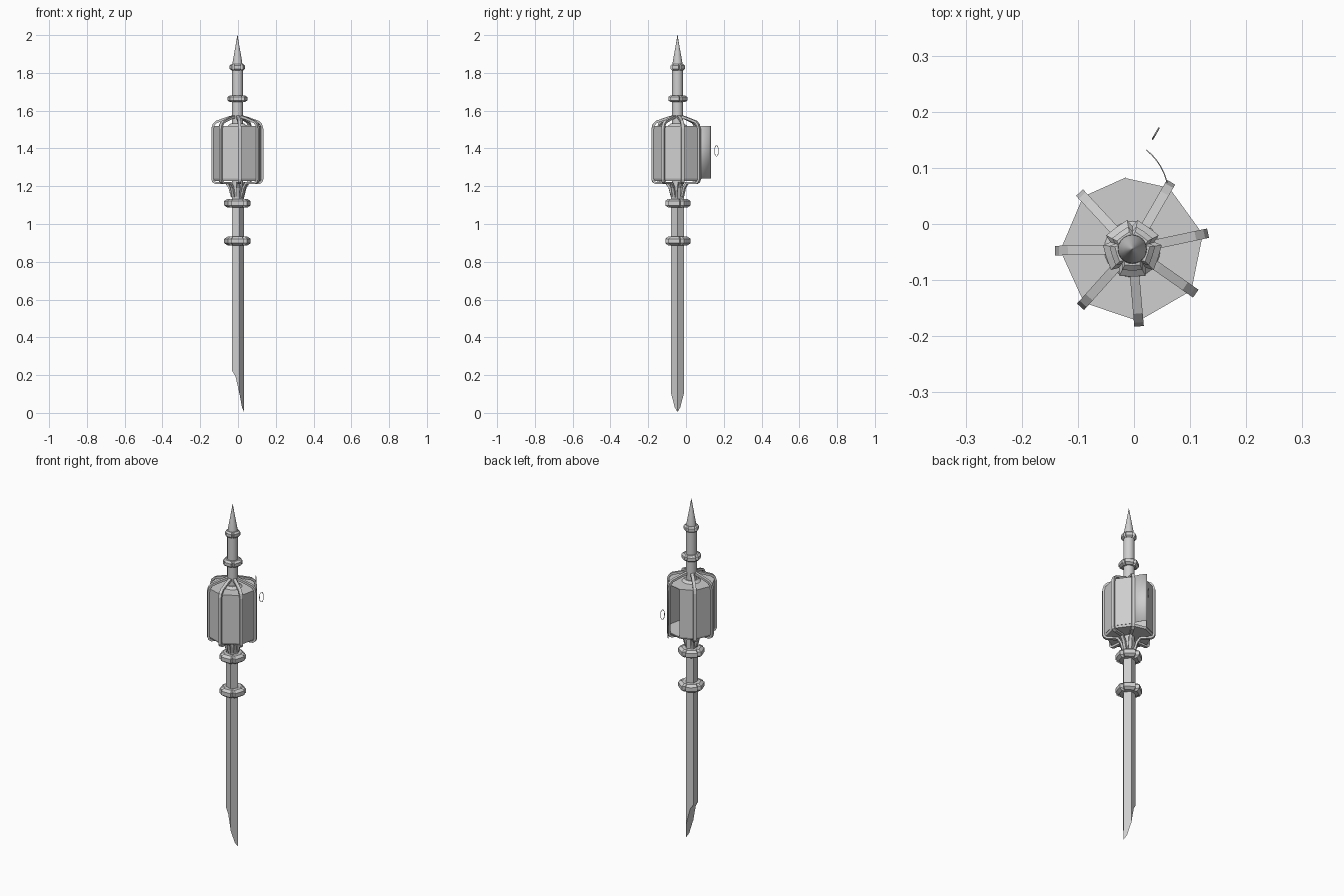
import bpy, bmesh, math
from mathutils import Matrix, Vector

cube = bpy.data.objects.get("Cube")
if cube:
    bpy.data.objects.remove(cube, do_unlink=True)

CX, CY = -0.003, -0.045          # main axis of the staff
TURNS = [12, 60, 133, 181, 228, 275, 325]   # cage bar directions
BODY_R, LOW, HIGH = 0.127, 1.24, 1.52

metal = bpy.data.materials.new("grey metal")
metal.use_nodes = True
metal.diffuse_color = (0.62, 0.62, 0.62, 1)
metal.node_tree.nodes["Principled BSDF"].inputs["Base Color"].default_value = (0.62, 0.62, 0.62, 1)


def finish(name, bm):
    bmesh.ops.recalc_face_normals(bm, faces=bm.faces)
    mesh = bpy.data.meshes.new(name)
    bm.to_mesh(mesh)
    bm.free()
    ob = bpy.data.objects.new(name, mesh)
    bpy.context.collection.objects.link(ob)
    mesh.materials.append(metal)
    return ob


def polar(r, deg, z):
    a = math.radians(deg)
    return Vector((CX + r * math.cos(a), CY + r * math.sin(a), z))


def lathe(name, section, profile):
    """Stack a cross-section of (radius factor, angle) through (radius, z) pairs."""
    bm = bmesh.new()
    rings = [[bm.verts.new(polar(r * f, a, z)) for f, a in section] for r, z in profile]
    n = len(section)
    for low, high in zip(rings, rings[1:]):
        for i in range(n):
            bm.faces.new((low[i], low[(i + 1) % n], high[(i + 1) % n], high[i]))
    bm.faces.new(rings[0])
    bm.faces.new(rings[-1])
    return finish(name, bm)


def slab(name, outline, offset, matrix):
    """Extrude an xz outline sideways along y, centred, then place it."""
    bm = bmesh.new()
    face = bm.faces.new([bm.verts.new((x, -offset / 2, z)) for x, z in outline])
    new = bmesh.ops.extrude_face_region(bm, geom=[face])["geom"]
    bmesh.ops.translate(bm, vec=(0, offset, 0), verts=[v for v in new if isinstance(v, bmesh.types.BMVert)])
    bm.transform(matrix)
    return finish(name, bm)


def smooth(ob):
    bpy.ops.object.select_all(action="DESELECT")
    ob.select_set(True)
    bpy.context.view_layer.objects.active = ob
    bpy.ops.object.shade_smooth_by_angle(angle=math.radians(40))


pentagon = [(1, 72 * i) for i in range(5)]
circle = [(1, 15 * i) for i in range(24)]

# Five-sided collar outline with a notch at every corner
notched = []
for i in range(5):
    c = 18 + 72 * i
    notched += [(0.76, c), (0.98, c + 10), (0.9, c + 36), (0.98, c + 62)]

# Lower shaft, cut to a curved nib at the foot
shaft = lathe("lower_shaft", pentagon, [(0.035, 0.005), (0.035, 1.2)])
nib = [(-0.1, 0.222), (-0.031, 0.222), (-0.014, 0.195), (-0.003, 0.15),
       (0.010, 0.09), (0.021, 0.03), (0.034, 0.0), (0.034, -0.05), (-0.1, -0.05)]
cutter = slab("nib_cutter", nib, 0.4, Matrix.Identity(4))
cut = shaft.modifiers.new("nib", "BOOLEAN")
cut.operation, cut.solver, cut.object = "DIFFERENCE", "EXACT", cutter
bpy.context.view_layer.objects.active = shaft
bpy.ops.object.modifier_apply(modifier="nib")
bpy.data.objects.remove(cutter, do_unlink=True)

# Upper shaft, inner tube and spire
smooth(lathe("upper_shaft", circle, [(0.029, HIGH - 0.02), (0.029, 1.83)]))
smooth(lathe("spire", circle, [(0.027, 1.83), (0.025, 1.86), (0.016, 1.91), (0.008, 1.955), (0.0008, 2.0)]))

# Collars
for name, z, r, h in [("lower_collar", 0.91, 0.072, 0.046), ("middle_collar", 1.11, 0.072, 0.046),
                      ("upper_collar", 1.663, 0.054, 0.036), ("spire_collar", 1.83, 0.042, 0.034)]:
    lathe(name, notched, [(r * 0.76, z - h / 2), (r, z - h / 4), (r, z + h / 4), (r * 0.76, z + h / 2)])

# Cage bars
path = [(0.028, 1.575), (0.058, 1.566), (0.115, 1.546), (0.131, 1.53), (0.138, 1.505), (0.138, 1.235),
        (0.132, 1.22), (0.118, 1.212), (0.062, 1.212), (0.047, 1.19), (0.034, 1.14)]
inner = [(0.028, 1.56), (0.058, 1.553), (0.111, 1.534), (0.122, 1.522), (0.127, 1.502), (0.127, 1.238),
         (0.124, 1.228), (0.116, 1.223), (0.056, 1.223), (0.037, 1.195), (0.026, 1.15)]
for i, deg in enumerate(TURNS):
    place = Matrix.Translation((CX, CY, 0)) @ Matrix.Rotation(math.radians(deg), 4, "Z")
    slab(f"cage_bar_{i + 1}", path + inner[::-1], 0.017, place)

# Lantern floor and lid
corners = [(1, a) for a in TURNS[:2] + [95] + TURNS[2:]]
lathe("lantern_floor", corners, [(BODY_R * 0.96, LOW - 0.012), (BODY_R, LOW)])
lathe("lantern_lid", corners, [(BODY_R, HIGH - 0.004), (BODY_R, HIGH)])
lathe("lid_ring", circle, [(0.05, HIGH), (0.036, HIGH + 0.012)])
smooth(lathe("inner_tube", circle, [(0.029, LOW - 0.05), (0.029, HIGH)]))


def panel(bm, a, b):
    bm.faces.new([bm.verts.new(p) for p in
                  (Vector((*a, LOW)), Vector((*b, LOW)), Vector((*b, HIGH)), Vector((*a, HIGH)))])


def thicken(ob, amount):
    mod = ob.modifiers.new("thickness", "SOLIDIFY")
    mod.thickness, mod.offset = amount, 0


# Lantern walls, leaving the doorway open
bm = bmesh.new()
for i in range(8):
    if i != 1:
        panel(bm, polar(BODY_R, corners[i][1], 0).xy, polar(BODY_R, corners[(i + 1) % 8][1], 0).xy)
bmesh.ops.remove_doubles(bm, verts=bm.verts, dist=0.0001)
thicken(finish("lantern_walls", bm), 0.003)

# Open door, slightly bowed
hinge, tip = polar(BODY_R, 60, 0).xy, Vector((0.022, 0.132))
side = Vector((tip.y - hinge.y, hinge.x - tip.x)).normalized()
bow = [hinge.lerp(tip, t / 6) + side * 0.03 * (t / 6) * (1 - t / 6) for t in range(7)]
bm = bmesh.new()
for a, b in zip(bow, bow[1:]):
    panel(bm, a, b)
bmesh.ops.remove_doubles(bm, verts=bm.verts, dist=0.0001)
door = finish("door", bm)
thicken(door, 0.002)
smooth(door)

# Heart-shaped wire handle standing out from the door edge
wire = bpy.data.curves.new("door_handle", "CURVE")
wire.dimensions = "3D"
wire.bevel_depth, wire.bevel_resolution = 0.0015, 1
line = wire.splines.new("POLY")
line.points.add(31)
line.use_cyclic_u = True
for k, p in enumerate(line.points):
    t = 2 * math.pi * k / 32
    up = 0.027 * math.sin(t) ** 3 * 1.05
    out = 0.034 - 0.026 * math.cos(t) - 0.016 * math.cos(t) ** 2 * (1 if math.cos(t) < 0 else -0.9)
    out = min(max(out, 0.0), 0.062)
    p.co = (tip.x + out * 0.5, tip.y + out * 0.87, 1.387 + up, 1)
handle = bpy.data.objects.new("door_handle", wire)
bpy.context.collection.objects.link(handle)
wire.materials.append(metal)
